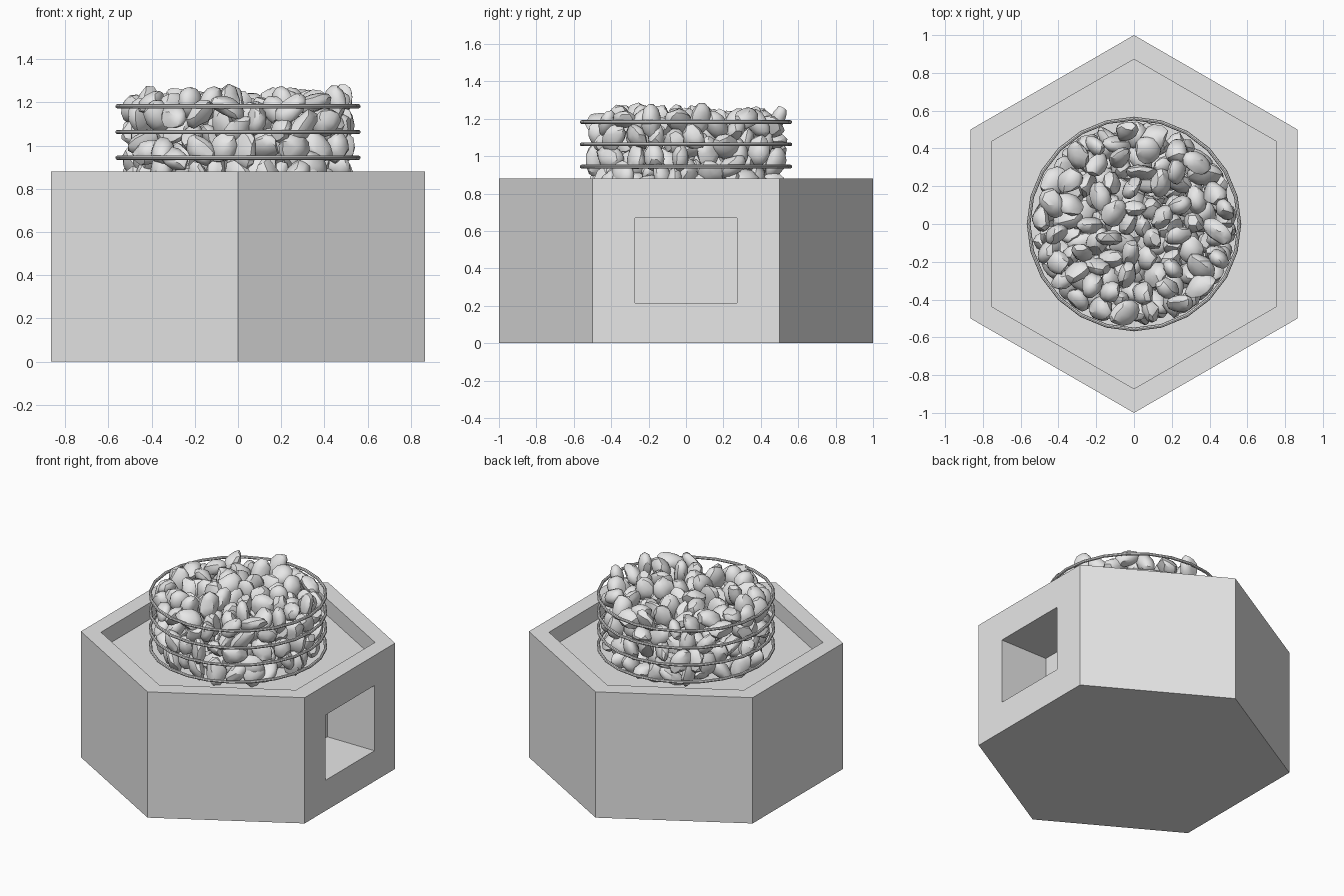
import bpy, bmesh, math, random
from mathutils import Vector, Euler

random.seed(7)
if "Cube" in bpy.data.objects:
    bpy.data.objects.remove(bpy.data.objects["Cube"], do_unlink=True)

HEIGHT, FLOOR = 0.88, 0.765      # rim height and sunken floor
BASKET_R, STONE_R = 0.558, 0.542  # hoop radius and pile radius


def make_material(name, value):
    mat = bpy.data.materials.new(name)
    mat.use_nodes = True
    colour = (value, value, value, 1)
    mat.diffuse_color = colour
    mat.node_tree.nodes["Principled BSDF"].inputs["Base Color"].default_value = colour
    return mat


grey = make_material("light grey", 0.8)


def add_object(name, bm):
    bmesh.ops.recalc_face_normals(bm, faces=bm.faces)
    mesh = bpy.data.meshes.new(name)
    bm.to_mesh(mesh)
    bm.free()
    mesh.materials.append(grey)
    obj = bpy.data.objects.new(name, mesh)
    bpy.context.collection.objects.link(obj)
    return obj


def smooth(obj, degrees):
    bpy.ops.object.select_all(action='DESELECT')
    obj.select_set(True)
    bpy.context.view_layer.objects.active = obj
    bpy.ops.object.shade_smooth_by_angle(angle=math.radians(degrees))


# Hexagonal base with a sunken top
bm = bmesh.new()
rings = []
for radius, z in ((1, 0), (1, HEIGHT), (0.872, HEIGHT), (0.872, FLOOR)):
    angles = [math.radians(90 + 60 * i) for i in range(6)]
    rings.append([bm.verts.new((radius * math.cos(a), radius * math.sin(a), z)) for a in angles])
for low, high in zip(rings, rings[1:]):
    for i in range(6):
        j = (i + 1) % 6
        bm.faces.new((low[i], low[j], high[j], high[i]))
bm.faces.new(rings[0][::-1])
bm.faces.new(rings[-1])
bmesh.ops.recalc_face_normals(bm, faces=bm.faces)

# Rectangular alcove in the left side
side = max(bm.faces, key=lambda f: f.calc_center_median().x)
bmesh.ops.inset_individual(bm, faces=[side], thickness=0.2)
for v in side.verts:
    v.co.y = math.copysign(0.272, v.co.y)
    v.co.z = 0.67 if v.co.z > HEIGHT / 2 else 0.214
back = bmesh.ops.extrude_discrete_faces(bm, faces=[side])["faces"][0]
bmesh.ops.translate(bm, verts=back.verts, vec=(-0.365, 0, 0))
add_object("hexagonal_base", bm)

# Wire hoops around the pile
for i in range(4):
    bpy.ops.mesh.primitive_torus_add(
        major_segments=24, minor_segments=8, major_radius=BASKET_R,
        minor_radius=0.01, location=(0, 0, 0.825 + 0.119 * i))
    hoop = bpy.context.object
    hoop.name = f"wire_hoop_{i + 1}"
    hoop.data.materials.append(grey)
    smooth(hoop, 40)


def add_stone(bm, centre):
    """Flattened, slightly angular pebble kept inside the hoops."""
    made = bmesh.ops.create_icosphere(bm, subdivisions=2, radius=1)["verts"]
    size = Vector((random.uniform(0.078, 0.1), random.uniform(0.06, 0.08), random.uniform(0.042, 0.058)))
    # Chip a few random planes off the pebble
    for _ in range(7):
        n = Vector([random.gauss(0, 1) for _ in range(3)]).normalized()
        cut = random.uniform(0.7, 0.88)
        for v in made:
            over = v.co.dot(n) - cut
            if over > 0:
                v.co -= n * over
    turn = Euler([random.uniform(0, math.tau) for _ in range(3)]).to_matrix()
    for v in made:
        v.co = centre + turn @ (v.co * size)
    # Push back inside the cylinder and above the floor
    reach = max(v.co.xy.length for v in made) - STONE_R
    if reach > 0:
        out = centre.xy.normalized()
        for v in made:
            v.co.xy -= out * reach
    lift = max(0, FLOOR - min(v.co.z for v in made))
    for v in made:
        v.co.z += lift


# Pile of stones, scattered with a minimum spacing
centres = []
for _ in range(12000):
    a, r = random.uniform(0, math.tau), 0.5 * math.sqrt(random.random())
    p = Vector((r * math.cos(a), r * math.sin(a), random.uniform(FLOOR + 0.03, 1.205)))
    if all((p - q).length > 0.098 for q in centres):
        centres.append(p)
bm = bmesh.new()
for p in centres:
    add_stone(bm, p)
smooth(add_object("stone_pile", bm), 32)
